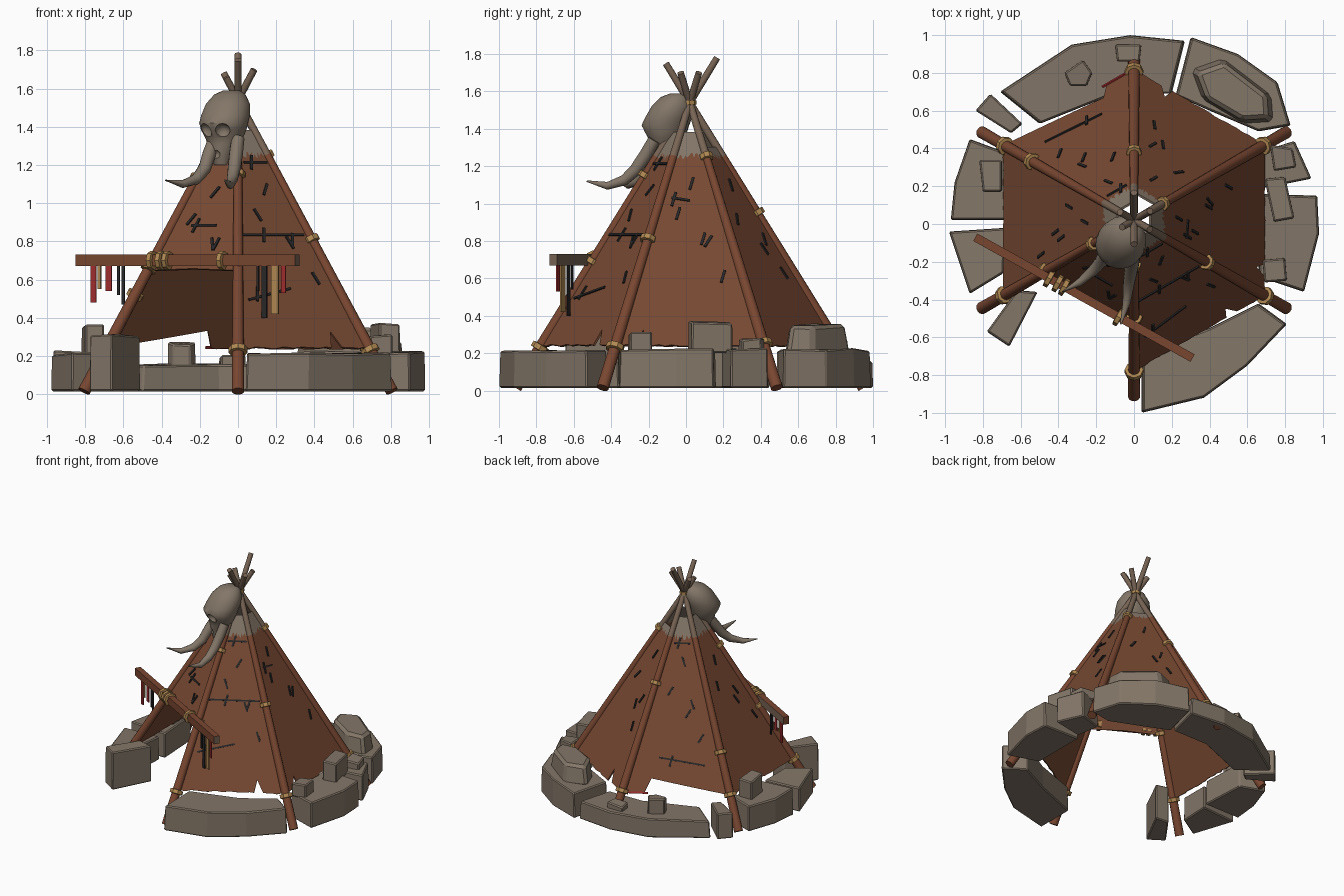
import bpy, bmesh, math, random
from mathutils import Vector, Matrix

if "Cube" in bpy.data.objects:
    bpy.data.objects.remove(bpy.data.objects["Cube"])
random.seed(4)
APEX, R = 1.54, 0.94

def mat(name, r, g, b):
    m = bpy.data.materials.new(name)
    m.diffuse_color = (r, g, b, 1)
    m.use_nodes = True
    m.node_tree.nodes["Principled BSDF"].inputs["Base Color"].default_value = m.diffuse_color
    return m
STONE = mat("stone_and_bone", .228, .182, .138)
HIDE = mat("brown_hide", .185, .067, .032)
WOOD = mat("brown_wood", .190, .062, .030)
WEATHERED = mat("weathered_wood", .190, .130, .090)
ROPE = mat("tan_rope", .44, .25, .085)
DARK = mat("dark_thread", .021, .021, .023)
RED = mat("red_cloth", .36, .026, .028)

def finish(bm, name, *mats):
    bmesh.ops.recalc_face_normals(bm, faces=bm.faces)
    me = bpy.data.meshes.new(name)
    bm.to_mesh(me)
    bm.free()
    for m in mats:
        me.materials.append(m)
    ob = bpy.data.objects.new(name, me)
    bpy.context.collection.objects.link(ob)
    return ob

def bridge(bm, rings, mat_rule=lambda k: 0):
    n = len(rings[0])
    for k in range(len(rings) - 1):
        for j in range(n):
            f = bm.faces.new((rings[k][j], rings[k][(j+1) % n], rings[k+1][(j+1) % n], rings[k+1][j]))
            f.material_index = mat_rule(k)
    for r, k in ((rings[0], 0), (rings[-1], len(rings) - 2)):
        bm.faces.new(r).material_index = mat_rule(k)

def tube(name, pts, radii, sides, mats, rule=lambda k: 0):
    bm, rings = bmesh.new(), []
    pts = [Vector(p) for p in pts]
    for k, p in enumerate(pts):
        d = pts[min(k+1, len(pts)-1)] - pts[max(k-1, 0)]
        a = d.cross(Vector((1, .2, 0) if abs(d.normalized().x) < .85 else (0, 0, 1))).normalized()
        b = d.cross(a).normalized()
        rings.append([bm.verts.new(p + radii[k] * (a*math.cos(t) + b*math.sin(t)))
                      for t in (2*math.pi*j/sides for j in range(sides))])
    bridge(bm, rings, rule)
    return finish(bm, name, *mats)

def box(name, center, axes, size, *mats):
    bm = bmesh.new()
    bmesh.ops.create_cube(bm, size=1)
    rot = Matrix(axes).transposed().to_4x4()
    bm.transform(Matrix.Translation(center) @ rot @ Matrix.Diagonal((*size, 1)))
    return finish(bm, name, *mats)

def ring(name, center, axis, r, thick=.012):
    bm, rings = bmesh.new(), []
    q = Vector(axis).to_track_quat('Z', 'Y')
    for j in range(8):
        t = 2*math.pi*j/8
        rings.append([bm.verts.new(Vector(center) + q @ Vector((
            (r + u*thick)*math.cos(t), (r + u*thick)*math.sin(t), v*thick)))
            for u, v in ((-1, -1.5), (1, -1.2), (1, 1.2), (-1, 1.5))])
    for j in range(8):
        a, b = rings[j], rings[(j+1) % 8]
        for i in range(4):
            bm.faces.new((a[i], a[(i+1) % 4], b[(i+1) % 4], b[i]))
    return finish(bm, name, ROPE)

# six leaning poles: front, front right, back right, back, back left, front left
def pole_at(i, z):
    a = math.radians(-90 + 60*i)
    s = R*(1 - z/APEX)
    return Vector((s*math.cos(a), .02 + s*math.sin(a), z))
TIPS = (1.78, 1.68, 1.66, 1.75, 1.70, 1.70)
for i, tip in enumerate(TIPS):
    tube("pole", [pole_at(i, z) for z in (.015, .7, 1.25, tip)], (.033, .027, .022, .018), 12,
         (WOOD, WEATHERED), lambda k: int(k == 2))

# rope bindings on the poles
for i, zs in enumerate(((.23, .69, 1.15), (.23, .81), (.25, 1.25), (.25, .95), (.25, .52), (.24, .66, 1.13))):
    for z in zs:
        ring("pole_binding", pole_at(i, z), pole_at(i, 1) - pole_at(i, 0), .040 - .012*z)
ring("apex_binding", (0, .02, APEX), (0, 0, 1), .026, .009)

# hide panels between neighbouring poles, ragged at the bottom
def panel_at(i, u, z):
    return pole_at(i, z).lerp(pole_at((i+1) % 6, z), u)
NU = 24
for i in range(6):
    bm, cols = bmesh.new(), []
    top = 1.30 if i in (2, 5) else 1.38
    for j in range(NU + 1):
        u = j/NU
        bot = .24 + random.uniform(-.005, .005)
        if i == 5:
            bot = .655 - .02*abs(u - .5)
        if i == 3 and j >= 6:
            bot = .335 - .09*(j - 6)/18
        if i in (0, 1, 2) and j == 18 - 14*(i == 1):
            bot += .08
        levels = (bot, .75, 1.1, 1.25 + random.uniform(-.02, .02), top)
        cols.append([bm.verts.new(panel_at(i, u, z)) for z in levels])
    for j in range(NU):
        for k in range(4):
            f = bm.faces.new((cols[j][k], cols[j+1][k], cols[j+1][k+1], cols[j][k+1]))
            f.material_index = int(k == 3)
    ob = finish(bm, "hide_panel", HIDE, STONE)
    mod = ob.modifiers.new("thickness", 'SOLIDIFY')
    mod.thickness, mod.offset = .012, 0

# dark seams and stitches lying on the hides: panel, u, z, length, angle
def stitch(i, u, z, length, deg, width=.014, m=DARK):
    p = panel_at(i, u, z)
    t = (pole_at((i+1) % 6, z) - pole_at(i, z)).normalized()
    s = (panel_at(i, .5, 1) - panel_at(i, .5, .5)).normalized()
    n = t.cross(s)
    c, d = math.cos(math.radians(deg)), math.sin(math.radians(deg))
    box("stitch", p + n*.009, (t*c + s*d, s*c - t*d, n), (length, width, .009), m)
SEAMS = ((0, .47, .83, .38, 0), (0, .30, .52, .28, 14), (0, .5, 1.21, .14, 0), (5, .5, .88, .15, 0),
         (1, .35, 1.02, .10, -10), (3, .55, .45, .34, -8), (3, .5, 1.21, .12, 0))
for i, u, z, l, a in SEAMS:
    stitch(i, u, z, l, a, .012)
    stitch(i, u - .12, z, .085, 75)
for i in range(6):
    for u, z in ((.3, .92), (.66, .78), (.73, .80), (.55, 1.08), (.8, .60)):
        if i != 5 or z > .7:
            stitch(i, u + random.uniform(-.03, .03), z + random.uniform(-.03, .03), .075, random.choice((60, 75, 110)))
# red hem at the back
stitch(3, .12, .24, .19, 0, .014, RED)

# crossbar over the door, lashed to two poles, weathered on its back
A, B = Vector((-.84, -.07, .70)), Vector((.31, -.71, .70))
D = (B - A).normalized()
N = Vector((0, 0, 1)).cross(D)
bar = box("crossbar", (A + B)/2, (D, N, Vector((0, 0, 1))), ((B - A).length, .045, .06), WOOD, WEATHERED)
for p in bar.data.polygons:
    p.material_index = int(p.normal.dot(N) > .5 or p.normal.dot(D) > .5)
for t in (.34, .38, .41, .66):
    ring("bar_lashing", A.lerp(B, t), D, .040, .010)

# cloth strips hanging from the bar: position, bottom, width, colour
for x, z, w, m in ((-.75, .48, .032, RED), (-.72, .55, .018, ROPE), (-.67, .54, .034, RED),
                   (-.62, .52, .014, DARK), (-.595, .47, .018, DARK), (.11, .54, .014, DARK),
                   (.145, .40, .03, DARK), (.20, .42, .042, ROPE), (.245, .53, .026, RED)):
    p = A.lerp(B, (x - A.x)/(B.x - A.x)) - N*.012
    box("hanging_strip", (p.x, p.y, (z + .68)/2), (D, N, Vector((0, 0, 1))), (w, .008, .68 - z), m)

# ring of rough stones: outline in plan, bottom, top
def rock(pts, z0, z1, bev=.008, taper=.98):
    bm = bmesh.new()
    lo = [bm.verts.new((x, y, z0)) for x, y in pts]
    cx, cy = sum(p[0] for p in pts)/len(pts), sum(p[1] for p in pts)/len(pts)
    hi = [bm.verts.new((cx + (x-cx)*taper, cy + (y-cy)*taper, z1 + random.uniform(-.014, .006))) for x, y in pts]
    bridge(bm, [lo, hi])
    ob = finish(bm, "stone", STONE)
    m = ob.modifiers.new("chipped_edges", 'BEVEL')
    m.width, m.segments = bev, 1
rock([(-.71, .70), (-.33, .95), (-.02, 1.0), (.27, .97), (.20, .69), (-.1, .69), (-.5, .53)], .015, .16)
rock([(.30, .99), (.55, .90), (.76, .75), (.83, .52), (.66, .49), (.4, .60), (.22, .68)], .015, .225)
rock([(.30, .82), (.47, .88), (.73, .68), (.74, .54), (.58, .53), (.36, .66)], .2, .36, .02, .85)
rock([(.66, .38), (.85, .44), (.94, .24), (.69, .19)], .015, .225)
rock([(.66, .16), (.97, .15), (.98, -.05), (.9, -.36), (.66, -.28)], .015, .225)
rock([(.69, .24), (.80, .25), (.85, .03), (.74, .01)], .2, .37)
rock([(.68, -.19), (.80, -.18), (.81, -.30), (.69, -.31)], .2, .31)
rock([(.72, .42), (.84, .40), (.86, .30), (.74, .28)], .2, .28)
rock([(.04, -.69), (.04, -1.0), (.37, -.92), (.6, -.75), (.81, -.53), (.66, -.42), (.4, -.55)], .015, .215)
rock([(-.87, .45), (-.68, .38), (-.66, .02), (-.97, .02), (-.95, .22)], .015, .225)
rock([(-.82, .34), (-.70, .34), (-.70, .17), (-.80, .17)], .2, .36)
rock([(-.98, -.04), (-.68, -.02), (-.69, -.26), (-.87, -.37)], .015, .215)
rock([(-.62, -.35), (-.51, -.36), (-.66, -.65), (-.78, -.57)], .015, .315)
rock([(-.76, .69), (-.59, .53), (-.65, .48), (-.84, .60)], .015, .22)
rock([(-.37, .80), (-.27, .87), (-.22, .80), (-.25, .73), (-.34, .73)], .14, .27)
rock([(-.10, .95), (.04, .95), (.03, .86), (-.09, .86)], .14, .2)

# tusked skull facing the door side: height, forward offset, half depth, half width
F, S = Vector((-.5, -.866, 0)), Vector((.866, -.5, 0))
def skull_at(side, fwd, z):
    return Vector((0, .02, z)) + S*side + F*fwd
bm, rings = bmesh.new(), []
for z, c, hd, hw in ((1.59, .07, .04, .045), (1.57, .085, .08, .082), (1.52, .105, .112, .118),
                     (1.46, .13, .125, .130), (1.42, .15, .127, .130), (1.385, .15, .115, .122),
                     (1.345, .145, .09, .105), (1.31, .155, .075, .085), (1.25, .165, .06, .055), (1.20, .17, .04, .04)):
    rings.append([bm.verts.new(skull_at(hw*math.cos(t), c + hd*math.sin(t), z))
                  for t in (2*math.pi*j/20 for j in range(20))])
bridge(bm, rings)
skull = finish(bm, "skull", STONE)
for s, d, z, r in ((-.055, .258, 1.375, .042), (.055, .258, 1.375, .042), (0, .235, 1.255, .024)):
    bm = bmesh.new()
    bmesh.ops.create_icosphere(bm, subdivisions=3, radius=r)
    bm.transform(Matrix.Translation(skull_at(s, d, z)))
    cut = finish(bm, "socket_cutter", STONE)
    cut.hide_render = True
    cut.hide_set(True)
    mod = skull.modifiers.new("socket", 'BOOLEAN')
    mod.operation, mod.object, mod.solver = 'DIFFERENCE', cut, 'EXACT'

# curved tusks
RAD = (.034, .036, .034, .029, .021, .004)
tube("left_tusk", [(-.12, -.10, 1.34), (-.15, -.15, 1.26), (-.175, -.20, 1.18), (-.22, -.25, 1.125),
                   (-.29, -.31, 1.10), (-.38, -.36, 1.12)], RAD, 14, (STONE,))
tube("right_tusk", [(.0, -.17, 1.34), (-.01, -.215, 1.26), (-.02, -.27, 1.18), (-.03, -.33, 1.125),
                    (-.04, -.42, 1.095), (-.07, -.53, 1.12)], RAD, 14, (STONE,))
for ob in bpy.data.objects:
    if "tusk" in ob.name or ob.name == "skull" or ob.name.split(".")[0] == "pole":
        ob.data.shade_smooth()
        ob.data.set_sharp_from_angle(angle=math.radians(45))
